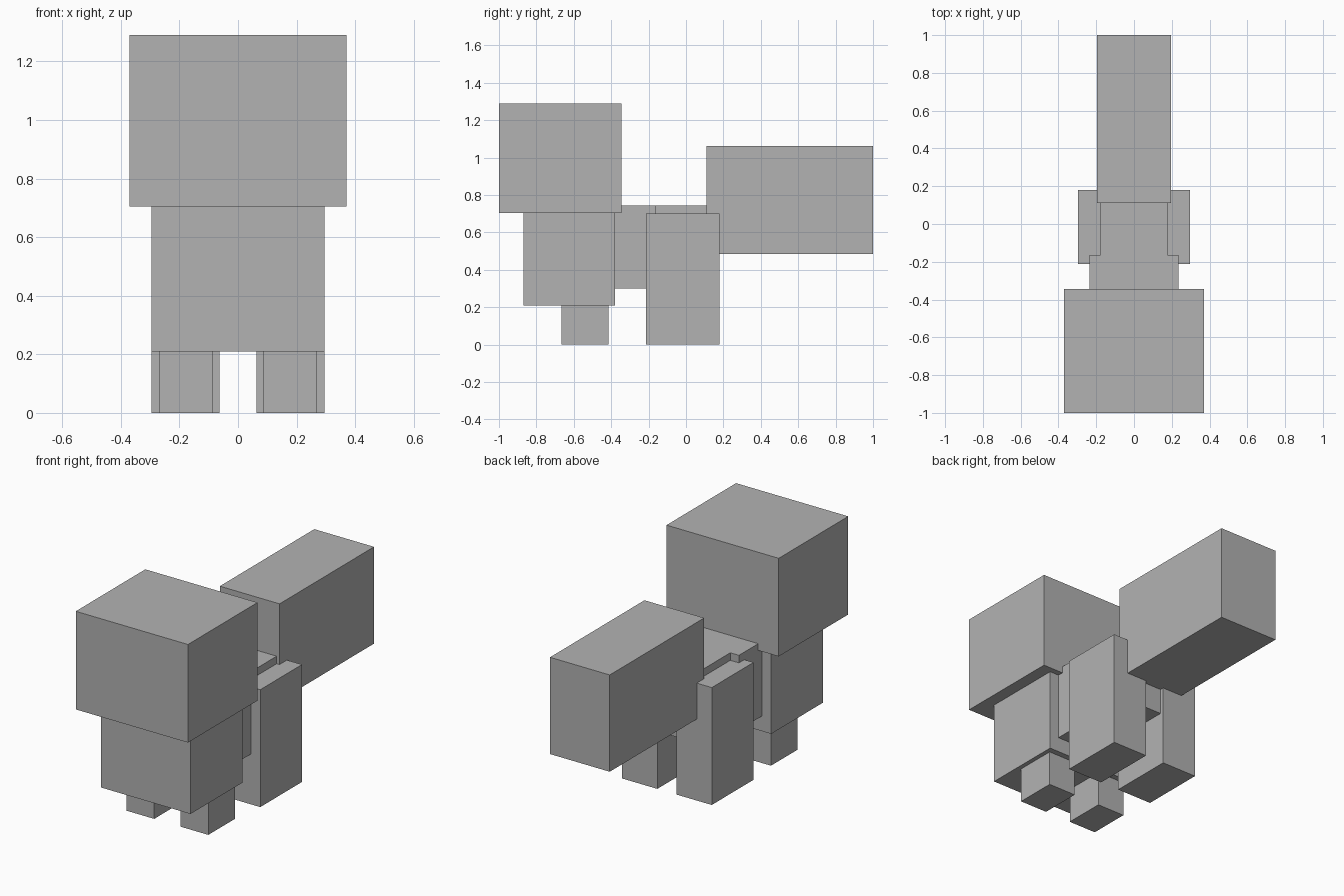
import bpy
import bmesh
from mathutils import Vector

default = bpy.data.objects.get("Cube")
if default:
    bpy.data.objects.remove(default, do_unlink=True)

# Single plain grey
GREY = (0.448, 0.448, 0.448, 1.0)
grey = bpy.data.materials.new("plain_grey")
grey.use_nodes = True
grey.diffuse_color = GREY
grey.node_tree.nodes["Principled BSDF"].inputs["Base Color"].default_value = GREY


def block(name, xs, ys, zs):
    """Flat-sided box spanning the given (min, max) ranges."""
    spans = (xs, ys, zs)
    size = Vector([hi - lo for lo, hi in spans])
    bm = bmesh.new()
    bmesh.ops.create_cube(bm, size=1)
    bmesh.ops.scale(bm, vec=size, verts=bm.verts)
    mesh = bpy.data.meshes.new(name)
    bm.to_mesh(mesh)
    bm.free()
    mesh.materials.append(grey)
    obj = bpy.data.objects.new(name, mesh)
    obj.location = [(lo + hi) / 2 for lo, hi in spans]
    bpy.context.collection.objects.link(obj)
    return obj


def centred(name, half_width, ys, zs):
    return block(name, (-half_width, half_width), ys, zs)


def pair(name, inner, outer, ys, zs):
    block("left_" + name, (inner, outer), ys, zs)
    block("right_" + name, (-outer, -inner), ys, zs)


# Head and body
centred("head", 0.37, (-1.0, -0.345), (0.705, 1.29))
centred("chest", 0.296, (-0.87, -0.38), (0.21, 0.705))
centred("torso", 0.235, (-0.55, -0.163), (0.30, 0.745))
centred("hips", 0.178, (-0.163, 0.157), (0.33, 0.745))

# Large raised tail
centred("tail", 0.197, (0.11, 1.0), (0.485, 1.062))

# Legs
pair("front_leg", 0.087, 0.27, (-0.665, -0.415), (0.0, 0.21))
pair("hind_leg", 0.063, 0.296, (-0.213, 0.18), (0.0, 0.70))
